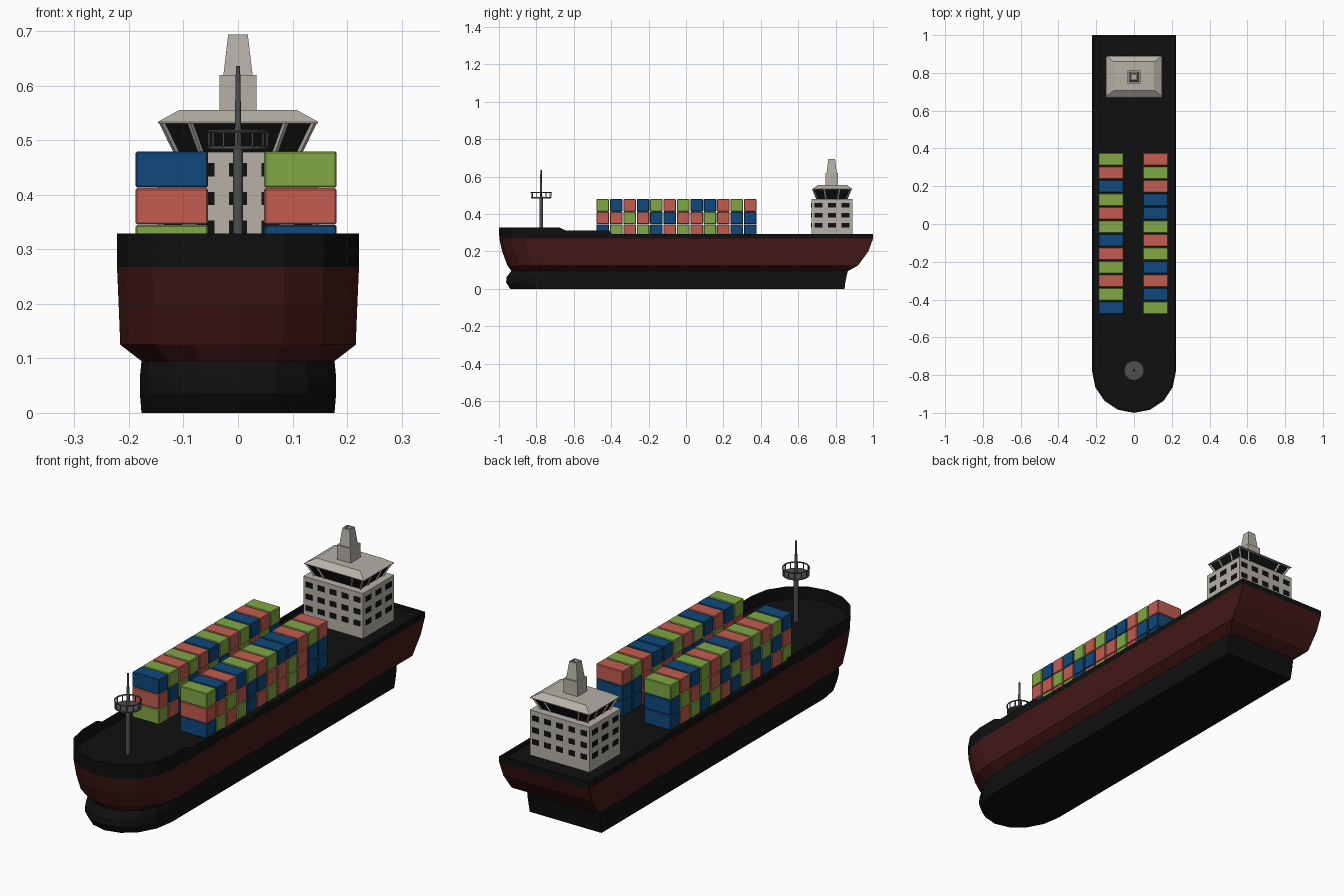
import bpy, bmesh
from math import sin, cos, pi
from mathutils import Vector, Matrix

if "Cube" in bpy.data.objects:
    bpy.data.objects.remove(bpy.data.objects["Cube"])


def material(name, rgb):
    m = bpy.data.materials.new(name)
    m.diffuse_color = (*rgb, 1)
    m.use_nodes = True
    m.node_tree.nodes["Principled BSDF"].inputs["Base Color"].default_value = m.diffuse_color
    return m


BLACK = material("black", (0.005, 0.005, 0.005))
RED = material("hull_red", (0.055, 0.009, 0.008))
WHITE = material("off_white", (0.47, 0.44, 0.39))
GREY = material("mast_grey", (0.08, 0.08, 0.08))
BOX = {"G": material("green", (0.22, 0.39, 0.06)),
       "B": material("blue", (0.005, 0.065, 0.20)),
       "C": material("coral", (0.54, 0.11, 0.08))}


def finish(bm, name, mat):
    bmesh.ops.recalc_face_normals(bm, faces=bm.faces)
    me = bpy.data.meshes.new(name)
    bm.to_mesh(me)
    bm.free()
    me.materials.append(mat)
    ob = bpy.data.objects.new(name, me)
    bpy.context.collection.objects.link(ob)
    return ob


def add_loft(bm, rings):
    loops = [[bm.verts.new(p) for p in r] for r in rings]
    n = len(loops[0])
    for a, b in zip(loops, loops[1:]):
        for i in range(n):
            j = (i + 1) % n
            bm.faces.new((a[i], a[j], b[j], b[i]))
    bm.faces.new(loops[0][::-1])
    bm.faces.new(loops[-1])


def loft(name, rings, mat):
    bm = bmesh.new()
    add_loft(bm, rings)
    return finish(bm, name, mat)


def rect(hx, hy, z, cy):
    return [(-hx, cy - hy, z), (hx, cy - hy, z), (hx, cy + hy, z), (-hx, cy + hy, z)]


def add_box(bm, centre, size):
    bmesh.ops.create_cube(bm, size=1, matrix=Matrix.Translation(centre) @ Matrix.Diagonal((*size, 1)))


def add_beam(bm, a, b, r1, r2=None, sides=4):
    a, b = Vector(a), Vector(b)
    d = b - a
    rot = d.to_track_quat("Z", "Y").to_matrix().to_4x4()
    bmesh.ops.create_cone(bm, cap_ends=True, segments=sides, radius1=r1,
                          radius2=r1 if r2 is None else r2, depth=d.length,
                          matrix=Matrix.Translation((a + b) / 2) @ rot @ Matrix.Rotation(pi / 4, 4, "Z"))


# Hull outline: straight sides, square stern, half-round eight-sided bow
def outline(w, bow, stern, z, ry=0.22):
    side = [(w, stern), (w, -0.395), (w, -0.41), (w, -0.64), (w, -0.68)]
    arc = [(w * cos(i * pi / 8), bow + ry - ry * sin(i * pi / 8)) for i in range(9)]
    pts = side + arc + [(-x, y) for x, y in side[::-1]]
    height = z if callable(z) else lambda y: z
    return [(x, y, height(y)) for x, y in pts]


def rail(y):
    return 0.329 if y < -0.67 else 0.311 if y < -0.40 else 0.293


loft("lower_hull", [outline(0.177, -0.94, 0.848, 0), outline(0.180, -0.962, 0.852, 0.035),
                    outline(0.180, -0.958, 0.858, 0.065), outline(0.177, -0.933, 0.866, 0.096)], BLACK)
loft("upper_hull", [outline(0.177, -0.933, 0.866, 0.095), outline(0.216, -0.955, 0.92, 0.125),
                    outline(0.219, -0.983, 0.975, 0.2), outline(0.222, -0.998, 1, 0.268)], RED)
loft("bulwark_and_deck", [outline(0.222, -0.998, 1, 0.268), outline(0.222, -1, 1, rail),
                          outline(0.212, -0.99, 0.99, rail, 0.21),
                          outline(0.212, -0.99, 0.99, 0.278, 0.21)], BLACK)

# Container stacks, rows bottom to top, bow to stern
stacks = {0.1145: ["BGCGBCGCGCBB", "CCGCBBCCGCBB", "GBCBGCGBBCGC"],
          -0.1215: ["GCBCGBCGBGCB", "CBGBCGBCGCGB", "BGCGCBGCGBCG"]}
for x, rows in stacks.items():
    for k, row in enumerate(rows):
        for i, c in enumerate(row):
            bm = bmesh.new()
            add_box(bm, (x, -0.4445 + i * 0.0716, 0.3115 + k * 0.0675), (0.133, 0.067, 0.0665))
            bmesh.ops.bevel(bm, geom=bm.edges[:], offset=0.003, segments=1, affect="EDGES")
            finish(bm, "container", BOX[c])

# Deckhouse and its windows
CY = 0.78
loft("deckhouse", [rect(0.147, 0.11, 0.275, CY), rect(0.147, 0.11, 0.479, CY)], WHITE)
bm = bmesh.new()
for z in (0.341, 0.393, 0.446):
    for s in (-1, 1):
        for i in range(-2, 3):
            add_box(bm, (i * 0.0595, CY + s * 0.11, z), (0.033, 0.002, 0.024))
        for i in range(-1, 2):
            add_box(bm, (s * 0.147, CY + i * 0.072, z), (0.002, 0.042, 0.024))
finish(bm, "deckhouse_windows", BLACK)

# Bridge with outward-sloping glass, posts and roof
loft("bridge_glass", [rect(0.112, 0.077, 0.478, CY), rect(0.139, 0.1, 0.533, CY)], BLACK)
bm = bmesh.new()
for sx in (-1, 1):
    for sy in (-1, 1):
        for (x0, y0), (x1, y1) in [((0.113, 0.078), (0.14, 0.101)),
                                   ((0.068, 0.078), (0.088, 0.101)),
                                   ((0.113, 0.03), (0.14, 0.04))]:
            add_beam(bm, (sx * x0, CY + sy * y0, 0.478), (sx * x1, CY + sy * y1, 0.533), 0.005)
finish(bm, "bridge_posts", WHITE)
loft("bridge_roof", [rect(0.147, 0.107, 0.531, CY + 0.003), rect(0.147, 0.107, 0.534, CY + 0.003),
                     rect(0.107, 0.076, 0.556, CY + 0.003)], WHITE)

# Funnel with a hollow top
FY = 0.779
loft("funnel_base", [rect(0.034, 0.034, 0.55, FY), rect(0.034, 0.034, 0.62, FY)], WHITE)
loft("funnel", [rect(0.027, 0.027, 0.618, FY), rect(0.018, 0.018, 0.694, FY),
                rect(0.013, 0.013, 0.694, FY), rect(0.013, 0.013, 0.68, FY)], WHITE)

# Foremast with lookout platform
MY = -0.775
bm = bmesh.new()
add_beam(bm, (0, MY, 0.275), (0, MY, 0.485), 0.0095, 0.0095, 12)
add_beam(bm, (0, MY, 0.48), (0, MY, 0.636), 0.007, 0.004, 12)
finish(bm, "mast", GREY)
bm = bmesh.new()
add_beam(bm, (0, MY, 0.484), (0, MY, 0.490), 0.055, 0.055, 20)
for i in range(12):
    x, y = 0.053 * cos(i * pi / 6), MY + 0.053 * sin(i * pi / 6)
    add_beam(bm, (x, y, 0.487), (x, y, 0.516), 0.0025)
finish(bm, "lookout_platform", GREY)
bpy.ops.mesh.primitive_torus_add(major_radius=0.0545, minor_radius=0.003, major_segments=20,
                                 minor_segments=6, location=(0, MY, 0.516))
ring = bpy.context.object
ring.name = "lookout_rail"
ring.data.materials.append(GREY)
